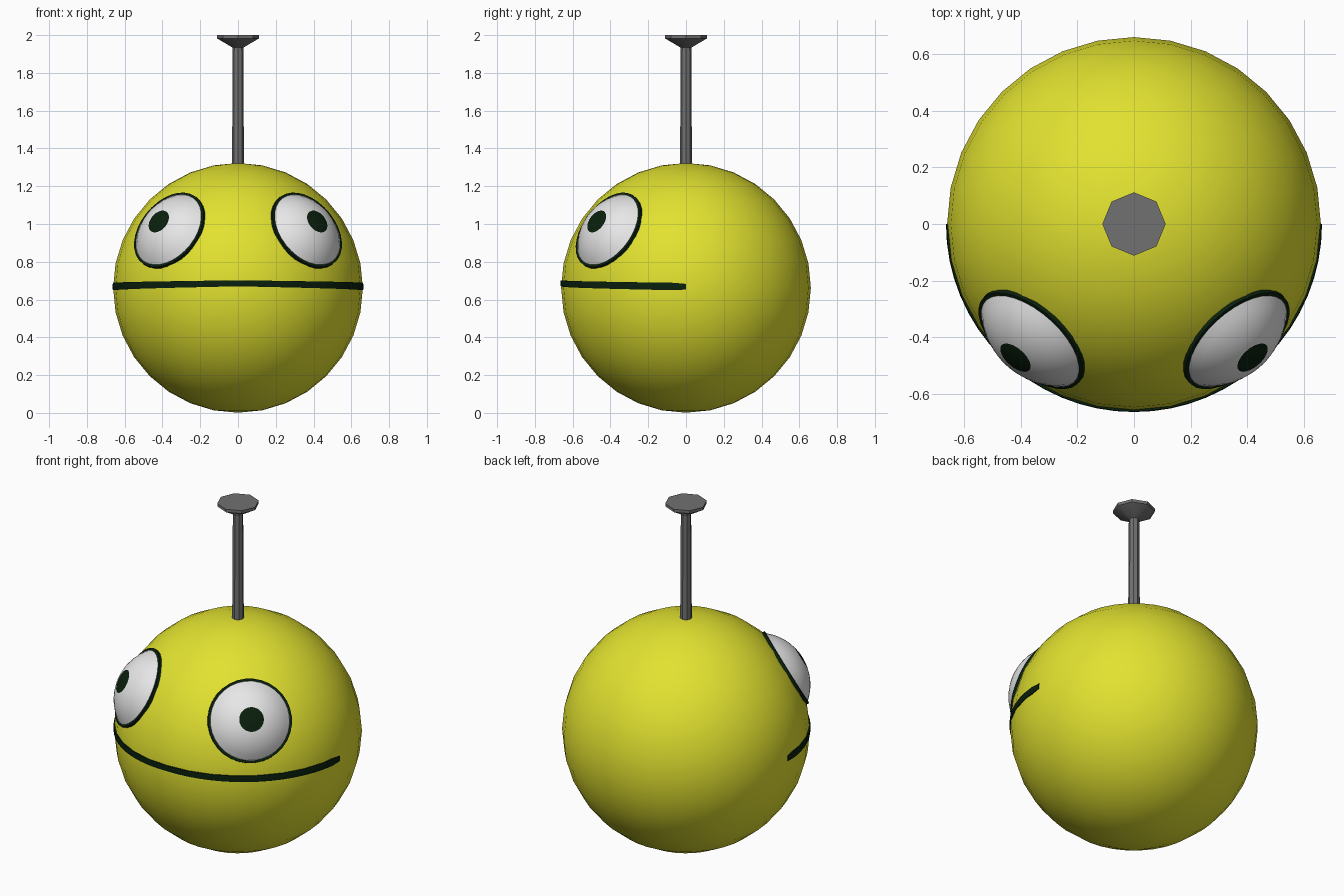
import bpy, bmesh, math
from mathutils import Vector, Matrix

if "Cube" in bpy.data.objects:
    bpy.data.objects.remove(bpy.data.objects["Cube"])

R, CZ = 0.661, 0.662          # body radius and centre height


def material(name, rgb):
    m = bpy.data.materials.new(name)
    m.diffuse_color = (*rgb, 1)
    m.use_nodes = True
    m.node_tree.nodes["Principled BSDF"].inputs["Base Color"].default_value = m.diffuse_color
    return m


YELLOW = material("yellow", (0.76, 0.76, 0.03))
WHITE = material("white", (0.8, 0.8, 0.8))
DARK = material("dark_green", (0.003, 0.014, 0.004))
GREY = material("grey", (0.165, 0.165, 0.165))


def finish(name, bm, mats, smooth_angle=None):
    bmesh.ops.recalc_face_normals(bm, faces=bm.faces)
    me = bpy.data.meshes.new(name)
    bm.to_mesh(me)
    bm.free()
    for m in mats:
        me.materials.append(m)
    ob = bpy.data.objects.new(name, me)
    bpy.context.collection.objects.link(ob)
    if smooth_angle:
        bpy.ops.object.select_all(action='DESELECT')
        ob.select_set(True)
        bpy.context.view_layer.objects.active = ob
        bpy.ops.object.shade_smooth_by_angle(angle=math.radians(smooth_angle))
    return ob


def lathe(profile, sides, slots=None):
    """Turn (radius, height) points round z; slots gives a material per band."""
    bm = bmesh.new()
    rings = []
    for r, z in profile:
        n = sides if r > 1e-5 else 1
        rings.append([bm.verts.new((r * math.cos(2 * math.pi * i / sides),
                                    r * math.sin(2 * math.pi * i / sides), z)) for i in range(n)])
    for k, (a, b) in enumerate(zip(rings, rings[1:])):
        for i in range(sides):
            j = (i + 1) % sides
            quad = [a[i % len(a)], a[j % len(a)], b[j % len(b)], b[i % len(b)]]
            f = bm.faces.new(list(dict.fromkeys(quad)))
            f.material_index = slots[k] if slots else 0
    return bm


# Round body
bm = bmesh.new()
bmesh.ops.create_uvsphere(bm, u_segments=32, v_segments=16, radius=R,
                          matrix=Matrix.Translation((0, 0, CZ)))
finish("body", bm, [YELLOW], 60)

# Stalk with flared octagonal tip
finish("stalk", lathe([(0, 1.25), (0.032, 1.25), (0.028, 1.935)], 8), [GREY], 30)
finish("stalk_tip", lathe([(0, 1.93), (0.03, 1.935), (0.112, 1.983),
                           (0.112, 2.0), (0, 2.0)], 8), [GREY], 30)

# Bulging eyes: dark rim, white cap, dark pupil
EYE_R, EYE_C = 0.279, 0.452
profile, slots = [(0.226, 0.605), (0.226, 0.632), (0.213, 0.634)], [0, 0]
for deg in (49.5, 42, 35, 28, 21, 13.7, 7, 0):
    a = math.radians(deg)
    profile.append((EYE_R * math.sin(a), EYE_C + EYE_R * math.cos(a)))
    slots.append(0 if deg < 13 else 1)
for side, label in ((-1, "left"), (1, "right")):
    bm = lathe(profile, 32, slots)
    facing = Vector((0.58 * side, -0.654, 0.486))
    turn = Vector((0, 0, 1)).rotation_difference(facing).to_matrix().to_4x4()
    bm.transform(Matrix.Translation((0, 0, CZ)) @ turn)
    finish("eye_" + label, bm, [DARK, WHITE], 40)

# Mouth: thin band round the front half, drooping slightly at the ends
bm = bmesh.new()
prev = None
STEPS = 32
for i in range(STEPS + 1):
    t = 2 * i / STEPS - 1
    a = t * math.pi / 2
    mid = 0.686 - 0.018 * abs(t)
    half = 0.016 + 0.004 * abs(t)
    if i in (0, STEPS):
        half = 0.015
    ring = [bm.verts.new((r * math.sin(a), -r * math.cos(a), mid + h * half))
            for r, h in ((R - 0.02, -1), (R + 0.002, -1), (R + 0.004, 0),
                         (R + 0.002, 1), (R - 0.02, 1))]
    if prev:
        for k in range(5):
            bm.faces.new((prev[k], prev[(k + 1) % 5], ring[(k + 1) % 5], ring[k]))
    if i in (0, STEPS):
        bm.faces.new(ring)
    prev = ring
finish("mouth", bm, [DARK], 40)
